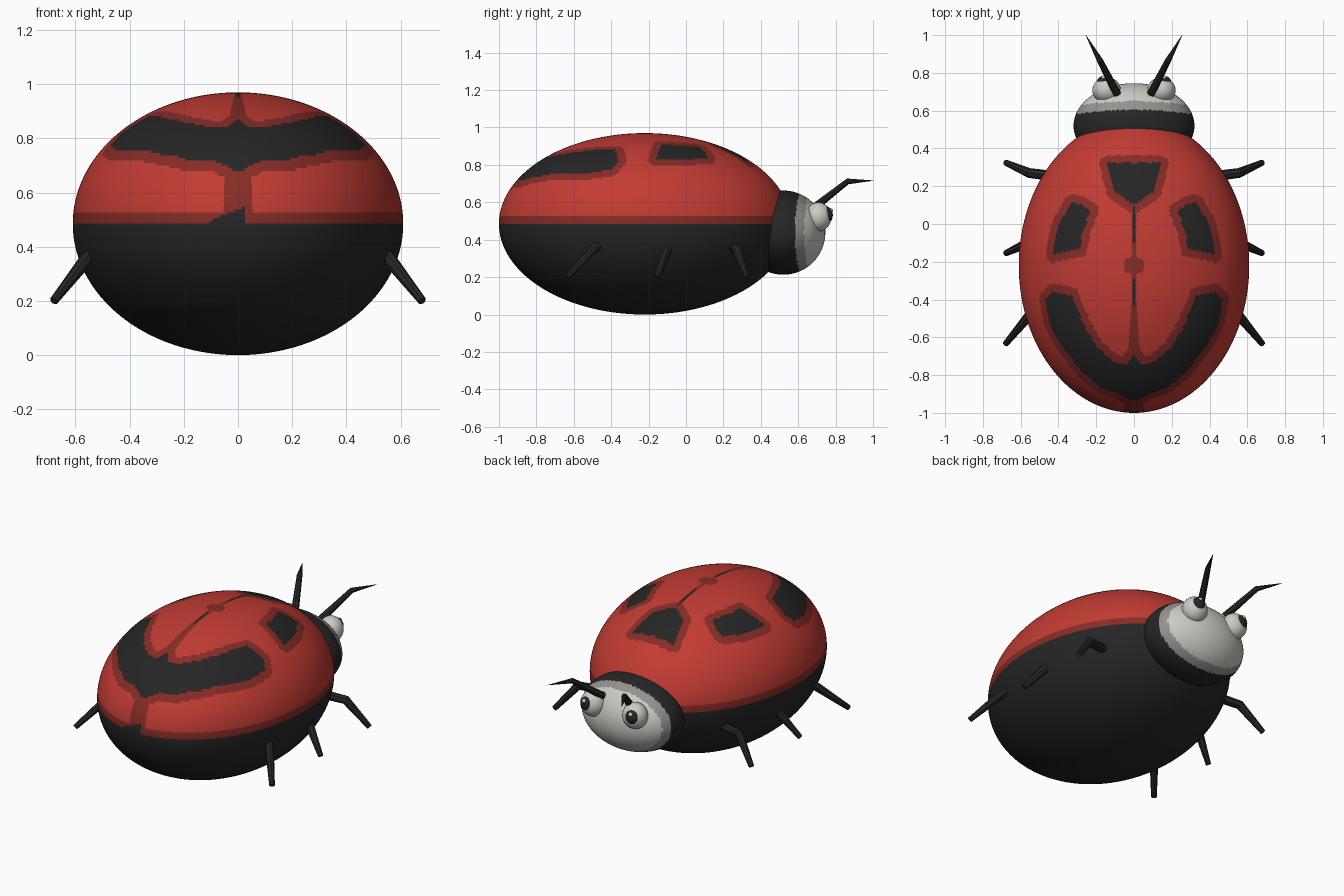
import bpy, bmesh
from mathutils import Vector, Matrix
from mathutils.geometry import intersect_point_line

cube = bpy.data.objects.get("Cube")
if cube:
    bpy.data.objects.remove(cube)


def material(name, rgb):
    m = bpy.data.materials.new(name)
    m.use_nodes = True
    m.diffuse_color = (*rgb, 1)
    bsdf = m.node_tree.nodes["Principled BSDF"]
    bsdf.inputs["Base Color"].default_value = (*rgb, 1)
    bsdf.inputs["Roughness"].default_value = 0.7
    return m


RED = material("shell red", (0.54, 0.045, 0.033))
DARK_RED = material("dark red edging", (0.24, 0.025, 0.018))
BLACK = material("soft black", (0.019, 0.019, 0.019))
PALE = material("pale grey", (0.6, 0.59, 0.55))
GREY = material("mid grey", (0.3, 0.29, 0.27))


def ellipsoid(name, center, radii, mats, segments=32, rings=16, rule=None):
    """Smooth ellipsoid; rule maps a face centre to a material slot."""
    bm = bmesh.new()
    bmesh.ops.create_uvsphere(bm, u_segments=segments, v_segments=rings, radius=1)
    bm.transform(Matrix.Translation(center) @ Matrix.Diagonal((*radii, 1)))
    for f in bm.faces:
        f.smooth = True
        if rule:
            f.material_index = rule(f.calc_center_median())
    me = bpy.data.meshes.new(name)
    bm.to_mesh(me)
    bm.free()
    for m in mats:
        me.materials.append(m)
    ob = bpy.data.objects.new(name, me)
    bpy.context.collection.objects.link(ob)
    return ob


def tube(name, points, radii, mat):
    """Tapered limb along a bent path."""
    cu = bpy.data.curves.new(name, "CURVE")
    cu.dimensions = "3D"
    cu.bevel_depth = 1
    cu.bevel_resolution = 2
    cu.use_fill_caps = True
    sp = cu.splines.new("POLY")
    sp.points.add(len(points) - 1)
    for p, co, r in zip(sp.points, points, radii):
        p.co = (*co, 1)
        p.radius = r
    cu.materials.append(mat)
    ob = bpy.data.objects.new(name, cu)
    bpy.context.collection.objects.link(ob)
    bpy.ops.object.select_all(action="DESELECT")
    ob.select_set(True)
    bpy.context.view_layer.objects.active = ob
    bpy.ops.object.convert(target="MESH")
    bpy.ops.object.shade_smooth_by_angle()


# Body: spots are outlines on one half of the shell, mirrored by |x|
C = Vector((0, -0.22, 0.485))
R = Vector((0.61, 0.78, 0.485))
SPOTS = [
    [(0, 0.325), (0.14, 0.325), (0.1, 0.17), (0.05, 0.135), (0, 0.1)],
    [(0.23, 0.07), (0.285, 0.105), (0.33, 0.115), (0.4, 0), (0.43, -0.16),
     (0.285, -0.13), (0.275, -0.05)],
    [(0, -0.69), (0.04, -0.745), (0.11, -0.725), (0.19, -0.66), (0.26, -0.55),
     (0.33, -0.38), (0.43, -0.36), (0.47, -0.4), (0.45, -0.52), (0.39, -0.635),
     (0.285, -0.775), (0.18, -0.865), (0.08, -0.9), (0, -0.94)],
]


def on_shell(x, y):
    t = 1 - (x / R.x) ** 2 - ((y - C.y) / R.y) ** 2
    return Vector((x, y, C.z + R.z * max(t, 0) ** 0.5))


def inside(x, y, poly):
    hit = False
    for (ax, ay), (bx, by) in zip(poly, poly[1:] + poly[:1]):
        if (ay > y) != (by > y) and x < ax + (y - ay) * (bx - ax) / (by - ay):
            hit = not hit
    return hit


def near(p, a, b, margin):
    q, t = intersect_point_line(p, a, b)
    t = min(max(t, 0), 1)
    return (p - a.lerp(b, t)).length < margin


EDGES = []
for spot in SPOTS:
    pts = [on_shell(*p) for p in spot]
    EDGES += [(a, b) for a, b in zip(pts, pts[1:] + pts[:1]) if a.x + b.x > 0]


def shell_colour(c):
    if c.z < 0.49:
        return 2
    p = Vector((abs(c.x), c.y, c.z))
    if any(inside(p.x, p.y, s) for s in SPOTS):
        return 2
    # black slivers along the seam and at the tail
    if p.x < 0.007 and (-0.1 < p.y < 0.1 or -0.43 < p.y < -0.28):
        return 2
    if p.y < -0.9 and -0.1 < c.x < 0.02 and p.z < 0.54 + 0.4 * c.x:
        return 2
    # dark red edging: rim, seam, centre dot, spot borders
    if p.z < 0.53 or (p.x < 0.055 and p.y < -0.9):
        return 1
    seam = 0.012 + 0.06 * max(0, -0.4 - p.y)
    if -0.75 < p.y < 0.1 and p.x < seam:
        return 1
    if p.x ** 2 + (p.y - C.y) ** 2 < 0.052 ** 2:
        return 1
    return 1 if any(near(p, a, b, 0.045) for a, b in EDGES) else 0


ellipsoid("body_shell", C, R, [RED, DARK_RED, BLACK], 288, 144, shell_colour)


# Head: black collar, grey band, pale face
def head_colour(c):
    edge = 0.605 - 0.25 * c.x ** 2
    return 0 if c.y < edge else 1 if c.y < edge + 0.045 else 2


ellipsoid("head", (0, 0.52, 0.438), (0.32, 0.225, 0.225),
          [BLACK, GREY, PALE], 128, 64, head_colour)

# Leg paths on the left side: root, knee, foot
LEGS = {
    "front": [(0.4, 0.25, 0.36), (0.555, 0.27, 0.355), (0.68, 0.325, 0.2)],
    "middle": [(0.48, -0.06, 0.42), (0.57, -0.105, 0.34), (0.68, -0.155, 0.2)],
    "rear": [(0.46, -0.38, 0.43), (0.555, -0.485, 0.36), (0.68, -0.635, 0.2)],
}
ANTENNA = [(0.09, 0.69, 0.575), (0.18, 0.865, 0.712), (0.255, 1.0, 0.716)]

for side, s in (("left", 1), ("right", -1)):
    for name, path in LEGS.items():
        tube(f"{name}_leg_{side}", [(s * x, y, z) for x, y, z in path],
             (0.028, 0.026, 0.016), BLACK)
    tube(f"antenna_{side}", [(s * x, y, z) for x, y, z in ANTENNA],
         (0.022, 0.016, 0.001), BLACK)
    ellipsoid(f"eye_{side}", (s * 0.145, 0.708, 0.522), (0.075, 0.07, 0.078), [PALE])
    ellipsoid(f"pupil_{side}", (s * 0.155, 0.752, 0.532), (0.042, 0.033, 0.045), [BLACK])
    ellipsoid(f"eye_glint_{side}", (s * 0.16, 0.773, 0.556), (0.013, 0.013, 0.013),
              [PALE], 16, 8)
